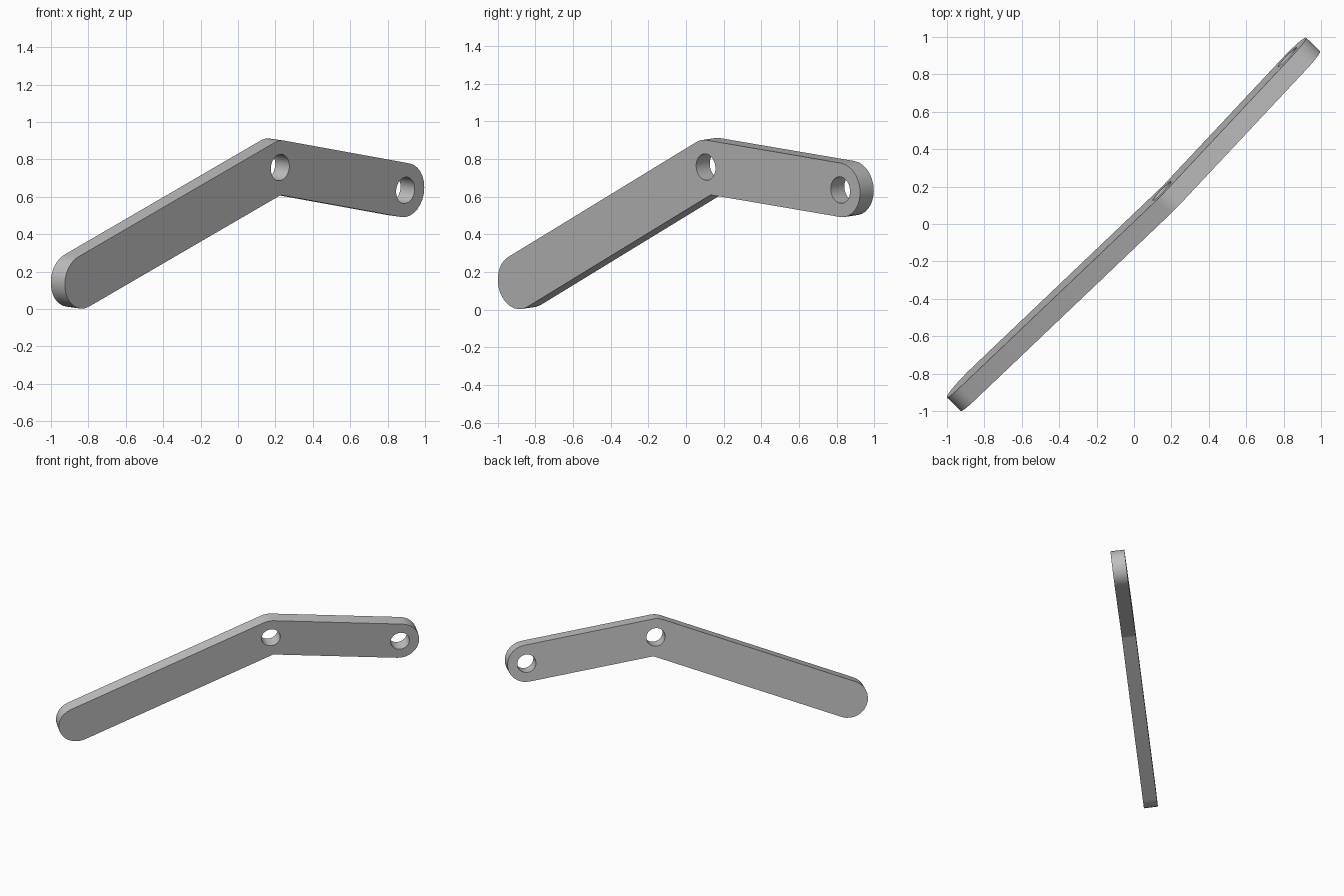
import bpy, bmesh
from math import cos, sin, pi
from mathutils import Vector, Matrix

cube = bpy.data.objects.get("Cube")
if cube:
    bpy.data.objects.remove(cube, do_unlink=True)

RADIUS, HOLE, THICK = 0.145, 0.071, 0.105

# Pivot centres on the front face: lower end, bend, upper end
low = Vector((-0.825, -0.895, 0.146))
bend = Vector((0.225, 0.105, 0.757))
high = Vector((0.895, 0.82, 0.635))

# Local frame of the leaning plate, its z axis pointing out of the front face
normal = (low - bend).cross(high - bend).normalized()
along = (high - low).normalized()
up = normal.cross(along)
frame = Matrix((along, up, normal)).transposed().to_4x4()
frame.translation = bend
to_local = frame.inverted()
low, bend, high = (to_local @ p for p in (low, bend, high))


def arc(centre, radius, start, end, steps):
    angles = [start + (end - start) * i / steps for i in range(steps + 1)]
    return [centre + radius * Vector((cos(a), sin(a), 0)) for a in angles]


def heading(a, b):
    return -(b - a).xy.angle_signed(Vector((1, 0))) * -1


def add_loop(bm, points):
    verts = [bm.verts.new(p) for p in points]
    return [bm.edges.new((v, verts[i - 1])) for i, v in enumerate(verts)]


# Outline: rounded ends, rounded outer bend, sharp inner bend
long_dir, short_dir = heading(low, bend), heading(bend, high)
inner = (long_dir + short_dir) / 2 - pi / 2
inner_radius = RADIUS / cos((long_dir - short_dir) / 2)
outline = arc(high, RADIUS, short_dir - pi / 2, short_dir + pi / 2, 14)
outline += arc(bend, RADIUS, short_dir + pi / 2, long_dir + pi / 2, 4)
outline += arc(low, RADIUS, long_dir + pi / 2, long_dir + 3 * pi / 2, 14)
outline.append(bend + inner_radius * Vector((cos(inner), sin(inner), 0)))

# Flat face with two holes, extruded backwards to a plate
bm = bmesh.new()
edges = add_loop(bm, outline)
for centre in (bend, high):
    edges += add_loop(bm, arc(centre, HOLE, 0, 2 * pi, 28)[:-1])
bmesh.ops.triangle_fill(bm, edges=edges, use_beauty=True, normal=(0, 0, 1))
extruded = bmesh.ops.extrude_face_region(bm, geom=bm.faces[:], use_keep_orig=True)
moved = [g for g in extruded["geom"] if isinstance(g, bmesh.types.BMVert)]
bmesh.ops.translate(bm, verts=moved, vec=(0, 0, -THICK))
bmesh.ops.recalc_face_normals(bm, faces=bm.faces[:])
bm.transform(frame)
mesh = bpy.data.meshes.new("bent_link_arm")
bm.to_mesh(mesh)
bm.free()

arm = bpy.data.objects.new("bent_link_arm", mesh)
bpy.context.collection.objects.link(arm)

# Plain grey metal
grey = bpy.data.materials.new("plain_grey")
grey.use_nodes = True
colour = (0.52, 0.52, 0.52, 1)
grey.diffuse_color = colour
grey.node_tree.nodes["Principled BSDF"].inputs["Base Color"].default_value = colour
mesh.materials.append(grey)

# Smooth rims with crisp face edges
bpy.ops.object.select_all(action='DESELECT')
arm.select_set(True)
bpy.context.view_layer.objects.active = arm
bpy.ops.object.shade_smooth_by_angle(angle=pi / 6)
